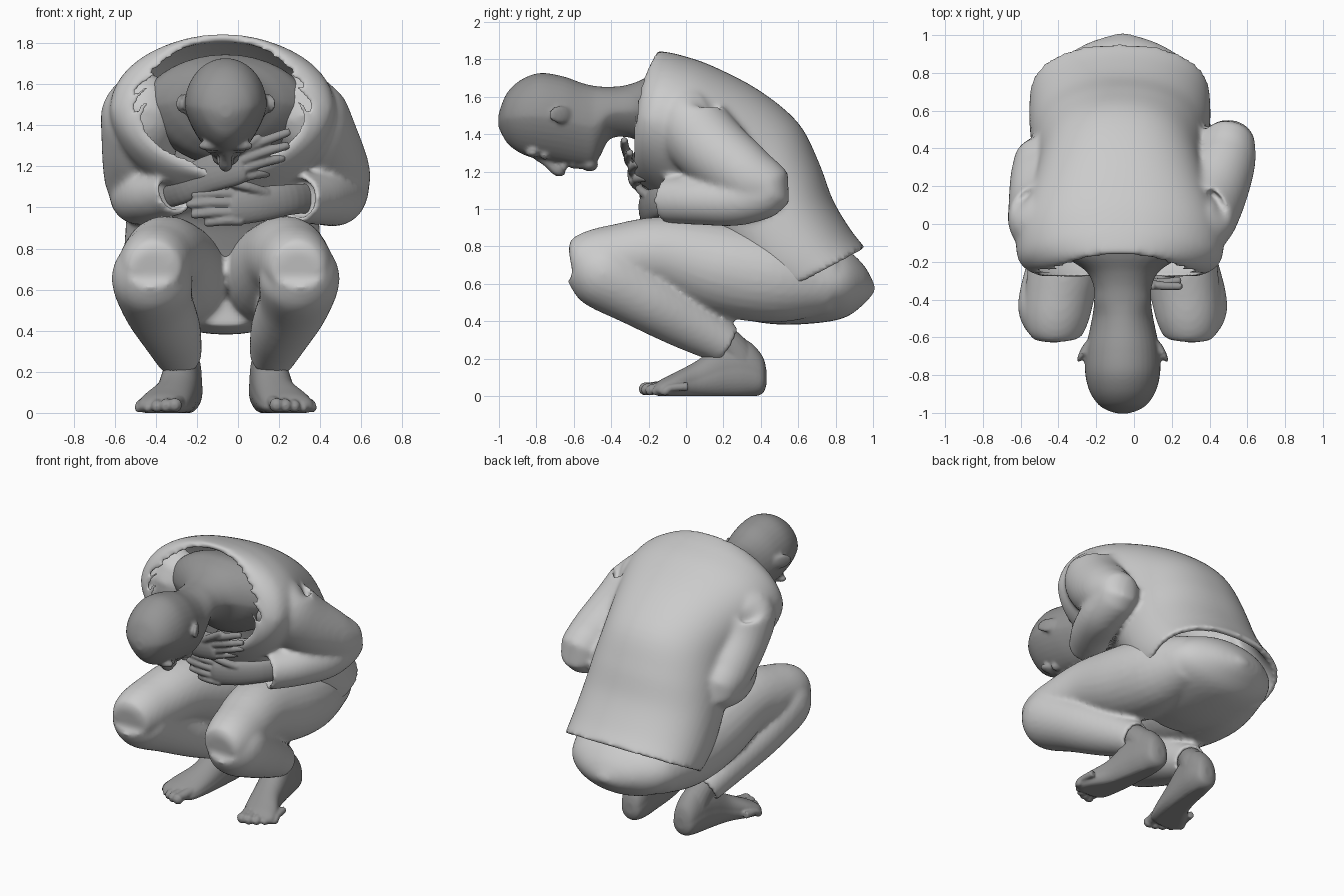
import bpy, bmesh, math
from mathutils import Vector, Matrix

CX = -0.06          # symmetry plane of head, legs and feet
skin = bpy.data.materials.new("skin_grey")
skin.diffuse_color = (0.3, 0.3, 0.3, 1)


def spline(pts, k):
    """Catmull-Rom through tuples of any length."""
    out = []
    for i in range(len(pts) - 1):
        p0, p1 = pts[max(i - 1, 0)], pts[i]
        p2, p3 = pts[i + 1], pts[min(i + 2, len(pts) - 1)]
        for j in range(k):
            t = j / k
            out.append(tuple(0.5 * (2 * b + (c - a) * t + (2 * a - 5 * b + 4 * c - d) * t * t
                                    + (3 * b - a - 3 * c + d) * t ** 3)
                             for a, b, c, d in zip(p0, p1, p2, p3)))
    return out + [tuple(pts[-1])]


def loft(bm, rings, wrap=False):
    vs = [[bm.verts.new(p) for p in r] for r in rings]
    n = len(vs[0])
    pairs = list(zip(vs, vs[1:])) + ([(vs[-1], vs[0])] if wrap else [])
    for a, b in pairs:
        for i in range(n):
            bm.faces.new((a[i], a[(i + 1) % n], b[(i + 1) % n], b[i]))
    if not wrap:
        bm.faces.new(vs[0])
        bm.faces.new(vs[-1])


def tube(bm, path, k=5, n=20, ref=(0.3, 0.5, 0.8), flat=1.0, hollow=False):
    """Round tube along (x, y, z, radius) points; flat squashes it along ref."""
    p = spline(path, k)
    pos = [Vector(q[:3]) for q in p]
    up, rings = Vector(ref), []
    for i, q in enumerate(p):
        t = (pos[min(i + 1, len(p) - 1)] - pos[max(i - 1, 0)]).normalized()
        up = (up - t * up.dot(t)).normalized()
        side = t.cross(up)
        ang = [2 * math.pi * j / n for j in range(n)]
        rings.append([pos[i] + side * math.cos(a) * q[3] + up * math.sin(a) * q[3] * flat for a in ang])
    if hollow:
        c = pos[-1]
        inner = [c + (v - c) * 0.78 for v in rings[-1]]
        rings += [inner, [v - t * 0.07 for v in inner]]
    loft(bm, rings)


def stations(bm, rows, egg, k=5, n=36, floor=None):
    """Loft along y from (y, top, bottom, half width, centre x)."""
    rings = []
    for y, top, bot, w, cx in spline(rows, k):
        ring = []
        for j in range(n):
            a = 2 * math.pi * j / n
            s = math.sin(a)
            z = (top + bot) / 2 + (top - bot) / 2 * s
            if floor is not None:
                z = max(z, floor)
            ring.append(Vector((cx + w * math.cos(a) * (1 - egg * max(0, -s)), y, z)))
        rings.append(ring)
    loft(bm, rings)


def ball(bm, c, r, rot=None):
    m = Matrix.Translation(c) @ (rot or Matrix()) @ Matrix.Diagonal((*r, 1))
    bmesh.ops.create_uvsphere(bm, u_segments=28, v_segments=18, radius=1, matrix=m)


def mirror_x(bm):
    d = bmesh.ops.duplicate(bm, geom=bm.verts[:] + bm.edges[:] + bm.faces[:])
    for v in d["geom"]:
        if isinstance(v, bmesh.types.BMVert):
            v.co.x = 2 * CX - v.co.x


def finish(name, bm, voxel, smooth, mat=None):
    """Blend overlapping parts into one smooth skin."""
    bmesh.ops.recalc_face_normals(bm, faces=bm.faces[:])
    me = bpy.data.meshes.new(name)
    bm.to_mesh(me)
    bm.free()
    ob = bpy.data.objects.new(name, me)
    bpy.context.collection.objects.link(ob)
    if mat:
        me.materials.append(mat)
    r = ob.modifiers.new("blend", 'REMESH')
    r.mode, r.voxel_size, r.use_smooth_shade = 'VOXEL', voxel, True
    s = ob.modifiers.new("soften", 'SMOOTH')
    s.factor, s.iterations = 0.5, smooth
    return ob


# Shirt body: hem to collar, (back y, back z, front y, front z, half width, egg, bow)
body = [(0.96, 0.79, 0.42, 0.50, 0.475, 0, 0), (0.88, 0.89, 0.27, 0.62, 0.48, 0, 0),
        (0.785, 1.05, 0.14, 0.80, 0.47, 0, 0), (0.71, 1.25, 0.03, 0.94, 0.45, 0, 0),
        (0.60, 1.46, -0.08, 1.02, 0.44, 0, 0), (0.39, 1.635, -0.16, 1.07, 0.48, 0, 0),
        (0.14, 1.765, -0.21, 1.11, 0.545, 0.1, 0.02), (-0.02, 1.82, -0.235, 1.13, 0.54, 0.2, 0.06),
        (-0.11, 1.84, -0.255, 1.14, 0.475, 0.25, 0.07), (-0.16, 1.845, -0.27, 1.15, 0.39, 0.3, 0.06)]


def body_ring(row, inset):
    by, bz, fy, fz, w, egg, bow = row
    back, front = Vector((0, by, bz)), Vector((0, fy, fz))
    mid, half = (back + front) / 2, (back - front) / 2
    half *= 1 - inset / half.length
    ring = []
    for j in range(64):
        a = 2 * math.pi * j / 64
        c, s = math.cos(a), math.sin(a)
        e = 0.9
        px = math.copysign(abs(c) ** e, c) * (w - inset) * (1 - egg * max(0, -s))
        p = mid + half * math.copysign(abs(s) ** e, s)
        ring.append(Vector((CX - 0.015 + px, p.y - bow * c * c, p.z)))
    return ring


bm = bmesh.new()
rows = spline(body, 5)
loft(bm, [body_ring(r, 0) for r in rows] + [body_ring(r, 0.04) for r in reversed(rows)], wrap=True)
# Sleeves
tube(bm, [(0.30, 0.10, 1.55, 0.12), (0.325, 0.02, 1.475, 0.195), (0.395, 0.14, 1.32, 0.195),
          (0.475, 0.33, 1.17, 0.17), (0.50, 0.43, 1.10, 0.14), (0.475, 0.27, 1.05, 0.14),
          (0.40, 0.07, 1.045, 0.13), (0.29, -0.11, 1.045, 0.12)], n=28, hollow=True)
tube(bm, [(-0.44, 0.10, 1.55, 0.12), (-0.465, 0.02, 1.475, 0.195), (-0.48, 0.10, 1.32, 0.185),
          (-0.49, 0.25, 1.16, 0.165), (-0.49, 0.34, 1.08, 0.14), (-0.48, 0.2, 1.05, 0.135),
          (-0.42, 0.04, 1.06, 0.13), (-0.30, -0.12, 1.085, 0.12)], n=28, hollow=True)
finish("shirt", bm, 0.017, 8)

# Trousers: thigh and shin, mirrored, plus the seat
bm = bmesh.new()
tube(bm, [(0.16, 0.78, 0.60, 0.16), (0.17, 0.5, 0.63, 0.24), (0.19, 0.2, 0.68, 0.25),
          (0.23, -0.12, 0.755, 0.205), (0.27, -0.36, 0.735, 0.185), (0.29, -0.50, 0.715, 0.17),
          (0.295, -0.585, 0.695, 0.14), (0.295, -0.61, 0.69, 0.10)], n=28)
tube(bm, [(0.30, -0.56, 0.73, 0.14), (0.30, -0.45, 0.665, 0.195), (0.275, -0.24, 0.54, 0.175),
          (0.21, 0.0, 0.40, 0.15), (0.165, 0.22, 0.27, 0.11)], n=28, hollow=True)
mirror_x(bm)
stations(bm, [(1.01, 0.59, 0.56, 0.02, CX), (0.95, 0.70, 0.49, 0.20, CX), (0.84, 0.79, 0.415, 0.35, CX),
              (0.65, 0.83, 0.385, 0.42, CX), (0.45, 0.83, 0.385, 0.41, CX), (0.25, 0.78, 0.42, 0.30, CX)], 0)
finish("trousers", bm, 0.017, 5)

# Head, neck and upper chest
bm = bmesh.new()
stations(bm, [(-1.003, 1.50, 1.44, 0.03, CX), (-0.985, 1.56, 1.40, 0.085, CX), (-0.95, 1.63, 1.345, 0.135, CX),
              (-0.88, 1.692, 1.295, 0.178, CX), (-0.78, 1.727, 1.262, 0.2, CX), (-0.66, 1.71, 1.24, 0.195, CX),
              (-0.56, 1.675, 1.225, 0.175, CX), (-0.50, 1.66, 1.225, 0.163, CX), (-0.46, 1.655, 1.28, 0.157, CX),
              (-0.41, 1.653, 1.37, 0.152, CX), (-0.33, 1.66, 1.385, 0.155, CX), (-0.25, 1.685, 1.36, 0.195, CX),
              (-0.17, 1.725, 1.28, 0.31, CX), (-0.08, 1.745, 1.22, 0.40, CX), (0.05, 1.71, 1.2, 0.42, CX),
              (0.2, 1.6, 1.2, 0.33, CX)], 0.28)
tube(bm, [(CX, -0.80, 1.28, 0.02), (CX, -0.74, 1.25, 0.027), (CX, -0.685, 1.208, 0.034),
          (CX, -0.65, 1.21, 0.026)])                                        # nose
for s in (-1, 1):
    ball(bm, (CX + s * 0.022, -0.655, 1.225), (0.024, 0.022, 0.022))         # nostril
    ball(bm, (CX + s * 0.07, -0.82, 1.30), (0.065, 0.035, 0.025))            # brow
    ball(bm, (CX + s * 0.07, -0.755, 1.285), (0.035, 0.022, 0.022))          # eyelid
    ball(bm, (CX + s * 0.21, -0.675, 1.505), (0.016, 0.065, 0.048),
         Matrix.Rotation(s * 0.45, 4, 'Z'))                                 # ear
ball(bm, (CX, -0.605, 1.232), (0.045, 0.016, 0.018))                        # upper lip
ball(bm, (CX, -0.57, 1.23), (0.04, 0.016, 0.018))                           # lower lip
ball(bm, (CX, -0.515, 1.238), (0.065, 0.045, 0.038))                        # chin
finish("head_and_neck", bm, 0.011, 4, skin)


def hand(name, palm, fingers, thumb):
    bm = bmesh.new()
    tube(bm, palm, ref=(0, 1, 0), flat=0.45)
    for base, tip in fingers + [thumb]:
        b, t = Vector(base), Vector(tip)
        m = (b + t) / 2 + Vector((0, -0.018, 0.006))
        e = t + (t - m).normalized() * 0.015
        tube(bm, [(*b, 0.025), (*m, 0.024), (*t, 0.02), (*e, 0.008)], k=3, n=12)
    finish(name, bm, 0.008, 2, skin)


# Hands folded in front of the chest
hand("right_hand", [(0.40, 0.05, 1.045, 0.075), (0.27, -0.12, 1.04, 0.075), (0.13, -0.19, 1.02, 0.085),
                    (0.0, -0.215, 1.0, 0.085), (-0.03, -0.215, 1.0, 0.07)],
     [((0.0, -0.215, 1.065), (-0.21, -0.20, 1.06)), ((0.0, -0.22, 1.02), (-0.235, -0.20, 1.015)),
      ((0.0, -0.22, 0.975), (-0.215, -0.20, 0.965)), ((0.02, -0.215, 0.935), (-0.15, -0.20, 0.925))],
     ((0.14, -0.2, 1.07), (-0.04, -0.25, 1.12)))
hand("left_hand", [(-0.40, 0.03, 1.07, 0.085), (-0.28, -0.13, 1.10, 0.085), (-0.15, -0.22, 1.16, 0.09),
                   (-0.01, -0.27, 1.20, 0.09), (0.02, -0.275, 1.21, 0.07)],
     [((-0.01, -0.28, 1.26), (0.24, -0.33, 1.365)), ((0.01, -0.285, 1.225), (0.235, -0.30, 1.30)),
      ((0.02, -0.28, 1.185), (0.215, -0.26, 1.24)), ((0.02, -0.265, 1.145), (0.14, -0.22, 1.165))],
     ((-0.10, -0.25, 1.20), (0.10, -0.33, 1.34)))

# Bare feet
bm = bmesh.new()
stations(bm, [(0.43, 0.14, 0.06, 0.03, 0.135), (0.405, 0.22, 0.01, 0.07, 0.14), (0.32, 0.3, -0.01, 0.09, 0.145),
              (0.2, 0.29, -0.015, 0.095, 0.16), (0.06, 0.19, -0.015, 0.10, 0.185), (-0.06, 0.125, -0.015, 0.12, 0.23),
              (-0.13, 0.09, -0.01, 0.115, 0.25), (-0.165, 0.065, 0.01, 0.09, 0.25)], -0.25, floor=0.0)
tube(bm, [(0.145, 0.31, 0.12, 0.09), (0.15, 0.27, 0.22, 0.09), (0.17, 0.2, 0.30, 0.08), (0.19, 0.08, 0.37, 0.08)])
for i in range(5):
    x, y, r = 0.185 + 0.043 * i, -0.225 + 0.022 * i * (i / 4 + 0.3), 0.036 - 0.003 * i
    tube(bm, [(x - 0.015, y + 0.12, 0.05, r), (x, y + 0.03, 0.043, r * 0.85), (x + 0.003, y, r, r),
              (x + 0.004, y - 0.025, r * 0.8, r * 0.45)], k=3, n=12)
mirror_x(bm)
finish("feet", bm, 0.008, 2, skin)
